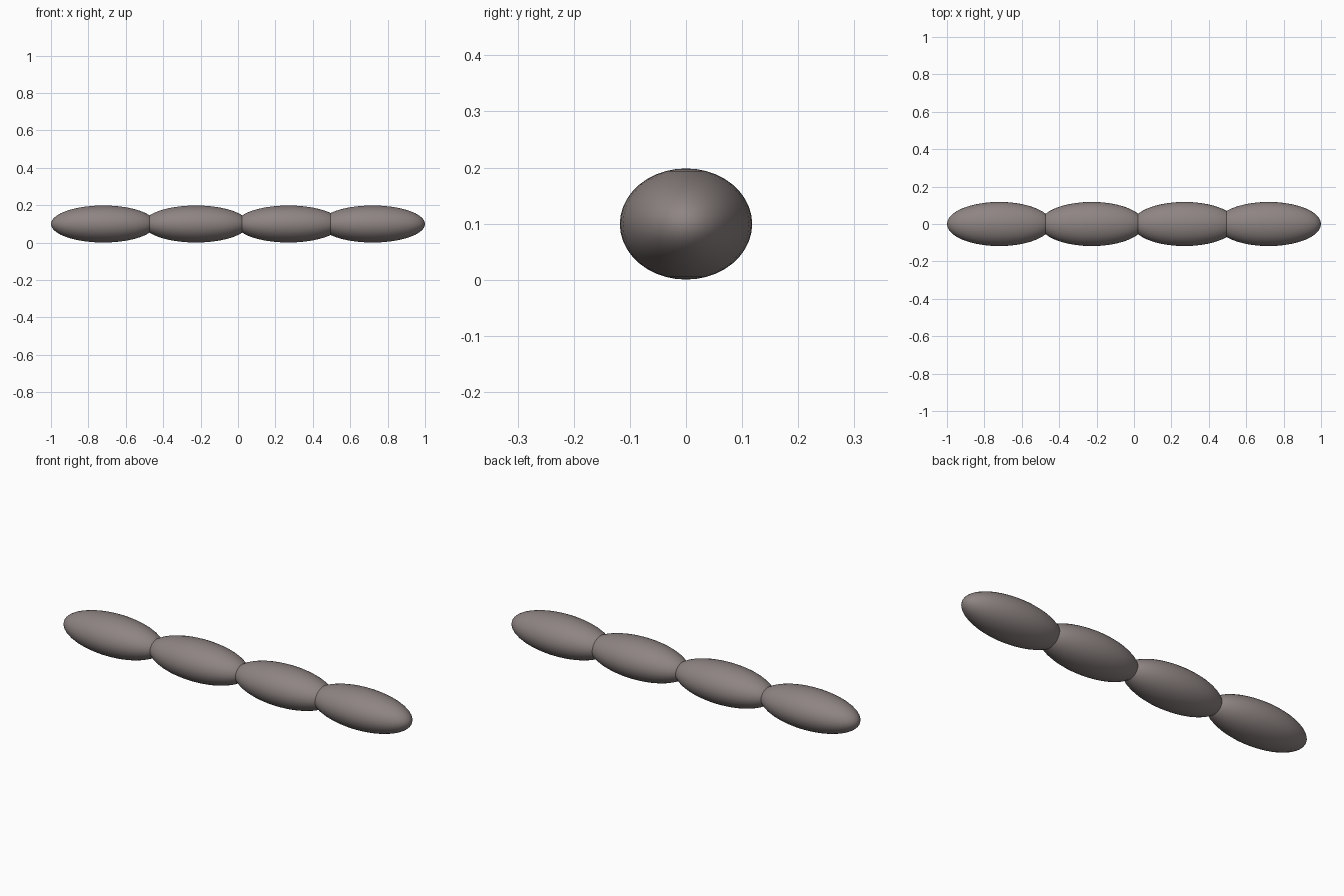
import bpy

if "Cube" in bpy.data.objects:
    bpy.data.objects.remove(bpy.data.objects["Cube"])

# Single warm grey colour
grey = bpy.data.materials.new("warm_grey")
grey.diffuse_color = (0.27, 0.232, 0.226, 1.0)
grey.use_nodes = True
grey.node_tree.nodes["Principled BSDF"].inputs["Base Color"].default_value = grey.diffuse_color

HALF_LENGTH, HALF_WIDTH, HALF_HEIGHT = 0.28, 0.118, 0.099


def add_segment(number, x):
    """One smooth flattened ellipsoid of the chain."""
    bpy.ops.mesh.primitive_uv_sphere_add(segments=40, ring_count=20, radius=1,
                                         location=(x, 0, 0.0995))
    segment = bpy.context.object
    segment.name = f"segment_{number}"
    segment.scale = (HALF_LENGTH, HALF_WIDTH, HALF_HEIGHT)
    bpy.ops.object.transform_apply(location=False, rotation=False, scale=True)
    bpy.ops.object.shade_smooth()
    segment.data.materials.append(grey)


# Overlapping segments in a row, the last one set slightly closer
for number, x in enumerate((-0.72, -0.225, 0.27, 0.72), start=1):
    add_segment(number, x)
